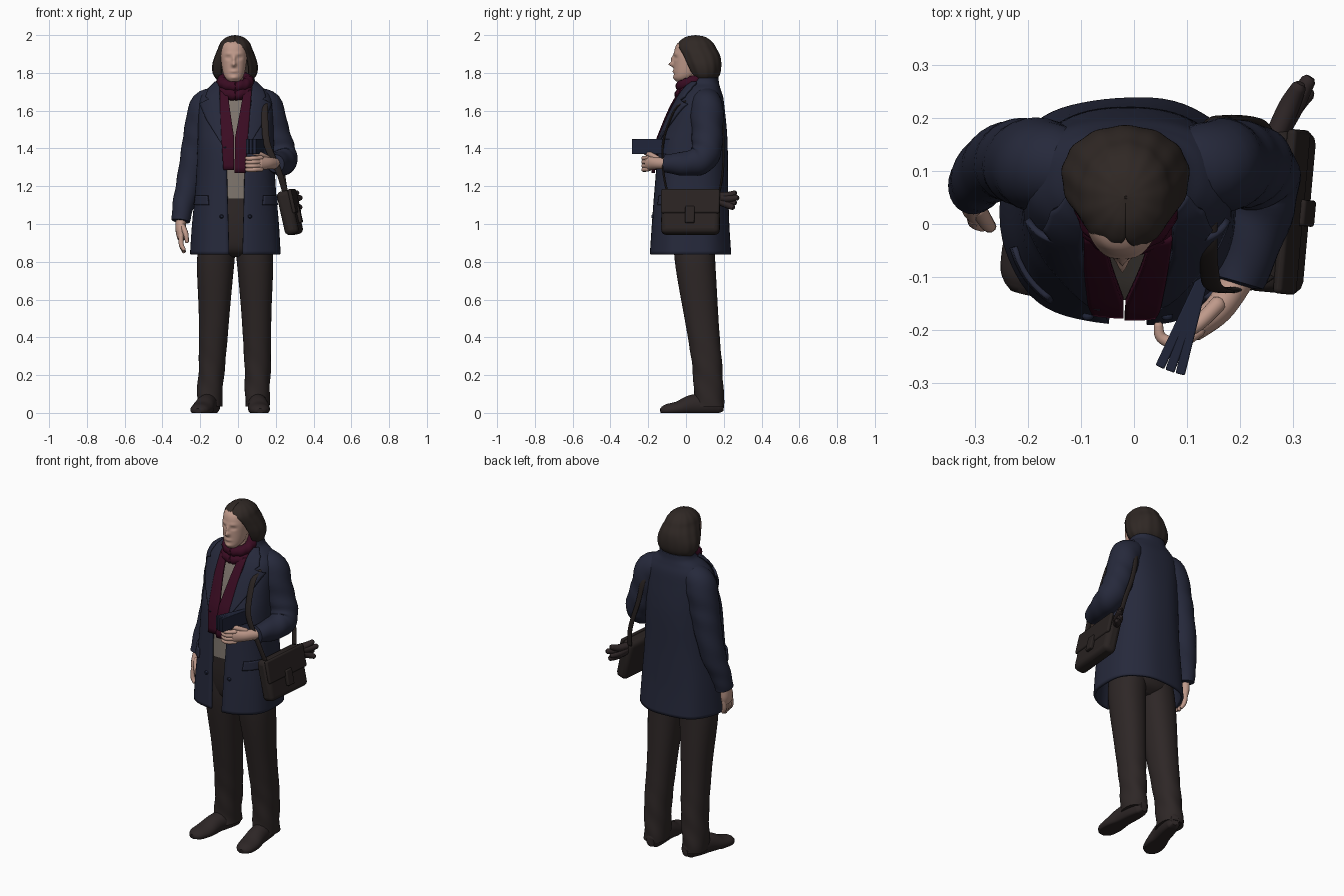
import bpy, math
from mathutils import Vector, Matrix

if "Cube" in bpy.data.objects:
    bpy.data.objects.remove(bpy.data.objects["Cube"])


def material(name, r, g, b):
    m = bpy.data.materials.new(name)
    m.diffuse_color = (r, g, b, 1)
    m.use_nodes = True
    m.node_tree.nodes["Principled BSDF"].inputs["Base Color"].default_value = m.diffuse_color
    return m


COAT = material("navy_wool", .019, .022, .044)
BOOK = material("dark_navy", .014, .018, .04)
TROUSER = material("brown_black_cloth", .027, .02, .0195)
SHOE = material("shoe_leather", .026, .019, .019)
HAIR = material("dark_brown_hair", .029, .021, .018)
SKIN = material("skin", .52, .32, .255)
SCARF = material("maroon_knit", .042, .0035, .016)
SWEATER = material("grey_beige_knit", .2, .17, .145)
BAG = material("bag_leather", .022, .0165, .0155)
GLOVE = material("glove_leather", .028, .0195, .02)


def smooth(rows, n=6):
    """Catmull-Rom interpolation of tuples."""
    out = []
    for i in range(len(rows) - 1):
        a, b, c, d = (rows[max(i - 1, 0)], rows[i], rows[i + 1], rows[min(i + 2, len(rows) - 1)])
        for k in range(n):
            t = k / n
            out.append(tuple(.5 * (2 * q + (r - p) * t + (2 * p - 5 * q + 4 * r - s) * t * t
                                   + (3 * q - p - 3 * r + s) * t ** 3)
                             for p, q, r, s in zip(a, b, c, d)))
    return out + [tuple(rows[-1])]


def skin_rings(name, rings, mat, closed=True, thick=0, offset=-1):
    """Joins rings of points into one smooth surface."""
    n = len(rings[0])
    verts = [p for ring in rings for p in ring]
    faces = [(i * n + j, i * n + (j + 1) % n, (i + 1) * n + (j + 1) % n, (i + 1) * n + j)
             for i in range(len(rings) - 1) for j in range(n if closed else n - 1)]
    if closed:
        faces += [tuple(reversed(range(n))), tuple(range(len(verts) - n, len(verts)))]
    me = bpy.data.meshes.new(name)
    me.from_pydata(verts, [], faces)
    me.materials.append(mat)
    ob = bpy.data.objects.new(name, me)
    bpy.context.collection.objects.link(ob)
    if thick:
        mod = ob.modifiers.new("thickness", "SOLIDIFY")
        mod.thickness, mod.offset = thick, offset
    bpy.ops.object.select_all(action="DESELECT")
    ob.select_set(True)
    bpy.context.view_layer.objects.active = ob
    bpy.ops.object.shade_smooth_by_angle(angle=math.radians(50))
    return ob


def power(v, e):
    return math.copysign(abs(v) ** e, v)


def stack(name, rows, mat, exp=2.0, gap=False, thick=0, segs=48, wave=None):
    """Horizontal rings (z, cx, cy, rx, ry[, front gap half width])."""
    rings = []
    for row in rows:
        z, cx, cy, rx, ry = row[:5]
        t0 = math.asin(min(.97, max(1e-6, row[5] / rx)) ** (exp / 2)) if gap else 0
        ring = []
        for j in range(segs):
            t = t0 + (2 * math.pi - 2 * t0) * j / (segs - 1 if gap else segs)
            k = 1 + (wave(t, z) if wave else 0)
            ring.append((cx + k * rx * power(math.sin(t), 2 / exp),
                         cy - k * ry * power(math.cos(t), 2 / exp), z))
        rings.append(ring)
    return skin_rings(name, rings, mat, not gap, thick)


def tube(name, pts, mat, ref=(1, 0, 0), cap=.5, segs=16, wrinkle=0, floor=None):
    """Path points (x, y, z, radius along ref, other radius)."""
    pts = smooth([p if len(p) == 5 else p + (p[3],) for p in pts])
    pos = [Vector(p[:3]) for p in pts]
    rad = [(p[3], p[4]) for p in pts]
    r0, r1 = rad[0], rad[-1]
    start = pos[0] - (pos[1] - pos[0]).normalized() * min(r0) * cap
    end = pos[-1] + (pos[-1] - pos[-2]).normalized() * min(r1) * cap
    pos = [start] + pos + [end]
    rad = [(r0[0] * .6, r0[1] * .6)] + rad + [(r1[0] * .6, r1[1] * .6)]
    rings = []
    for i, p in enumerate(pos):
        t = (pos[min(i + 1, len(pos) - 1)] - pos[max(i - 1, 0)]).normalized()
        a = Vector(ref)
        a = (a - t * a.dot(t)).normalized()
        b = t.cross(a)
        ring = []
        for j in range(segs):
            u = 2 * math.pi * j / segs
            k = 1 + wrinkle * math.sin(i * 1.1 + 2 * u)
            v = p + k * (a * math.cos(u) * rad[i][0] + b * math.sin(u) * rad[i][1])
            if floor is not None:
                v.z = max(v.z, floor)
            ring.append(v)
        rings.append(ring)
    return skin_rings(name, rings, mat)


# coat body: open at the front
coat_rows = smooth([
    (.84, -.012, .024, .24, .215, .036), (1.0, -.012, .024, .23, .205, .04),
    (1.2, -.012, .028, .212, .195, .046), (1.4, -.012, .036, .203, .185, .052),
    (1.5, -.012, .05, .2, .166, .062), (1.6, -.012, .066, .198, .14, .078),
    (1.67, -.012, .08, .188, .117, .08), (1.715, -.012, .088, .15, .095, .083),
    (1.745, -.012, .095, .11, .08, .09), (1.775, -.012, .1, .098, .072, .094)])
E = 2.4
stack("coat_body", coat_rows, COAT, E, True, .014, 72,
      lambda t, z: .018 * math.sin(7 * t) * max(0, 1.35 - z))
stack("sweater", [(r[0], r[1], r[2], r[3] - .03, r[4] - .028) for r in coat_rows if 1.12 < r[0] < 1.72],
      SWEATER, E)


def front(x, z):
    """y of the coat front at x, z."""
    for a, b in zip(coat_rows, coat_rows[1:]):
        if a[0] <= z <= b[0] + 1e-6:
            f = (z - a[0]) / (b[0] - a[0])
            cx, cy, rx, ry = (a[i] + (b[i] - a[i]) * f for i in range(1, 5))
            return cy - ry * (1 - min(.98, abs(x - cx) / rx) ** E) ** (1 / E)
    return 0


def drape(name, rows, mat, lift=.003, thick=.01, n=8):
    """Sheet lying on the coat front, rows (z, x left, x right) upwards."""
    rings = []
    for (z0, a0, b0), (z1, a1, b1) in zip(rows, rows[1:]):
        for k in range(6):
            f = k / 6
            rings.append((z0 + (z1 - z0) * f, a0 + (a1 - a0) * f, b0 + (b1 - b0) * f))
    rings.append(rows[-1])
    skin_rings(name, [[(a + (b - a) * j / n, front(a + (b - a) * j / n, z) - lift, z)
                       for j in range(n + 1)] for z, a, b in rings], mat, False, thick, 1)


# lapels, pocket flaps, buttons
lapel = [(1.4, .05, .06), (1.55, .066, .15), (1.635, .08, .185), (1.655, .083, .14),
         (1.67, .083, .155), (1.71, .083, .14), (1.745, .088, .105)]
for s, side in ((-1, "right"), (1, "left")):
    place = lambda rows: [(z, *sorted((-.012 + s * a, -.012 + s * b))) for z, a, b in rows]
    drape(side + "_lapel", place(lapel), COAT, .006, .012)
    drape(side + "_pocket_flap", place([(1.1, .14, .214), (1.15, .145, .209)]), COAT, .001, .01)
    x = -.012 + s * .075
    y = front(x, 1.04)
    tube(side + "_button", [(x, y, 1.04, .011), (x, y - .004, 1.04, .011)], BOOK)

# sleeves
tube("right_sleeve", [(-.08, .105, 1.67, .055), (-.165, .11, 1.625, .086), (-.2, .115, 1.5, .084),
                      (-.225, .12, 1.38, .077), (-.258, .113, 1.22, .068), (-.29, .088, 1.1, .057),
                      (-.303, .07, 1.015, .048, .053)], COAT, cap=.1, segs=28, wrinkle=.022)
tube("left_sleeve", [(.06, .105, 1.67, .055), (.145, .11, 1.625, .086), (.185, .112, 1.5, .083),
                     (.22, .11, 1.4, .08), (.238, .08, 1.34, .076), (.228, 0, 1.32, .065),
                     (.198, -.11, 1.32, .048)], COAT, cap=.1, segs=28, wrinkle=.03)

# trousers
stack("trouser_hips", smooth([(.825, -.015, .045, .06, .06), (.87, -.015, .045, .16, .11),
                              (1.0, -.015, .04, .185, .125), (1.16, -.015, .04, .17, .125)]), TROUSER, 2.3)
fold = lambda t, z: .045 * math.sin(3 * t + 42 * z) * max(0, 1 - z / .45) + .014 * math.cos(2 * t + 9 * z)
stack("right_trouser_leg", smooth([(.035, -.148, .12, .066, .082), (.1, -.15, .12, .068, .078), (.25, -.138, .112, .069, .08),
                                   (.5, -.127, .082, .08, .09), (.8, -.118, .048, .1, .106),
                                   (.95, -.1, .045, .09, .11)], 8), TROUSER, 2.2, wave=fold)
stack("left_trouser_leg", smooth([(.035, .104, .12, .064, .082), (.1, .102, .12, .066, .078), (.25, .104, .112, .069, .08),
                                  (.5, .098, .082, .078, .09), (.8, .09, .048, .097, .106),
                                  (.95, .075, .045, .09, .11)], 8), TROUSER, 2.2, wave=fold)

# shoes: length, centre height, half width, half height
last = [(.0, .04, .04, .05), (.06, .045, .05, .06), (.15, .04, .052, .055), (.22, .022, .058, .04),
        (.28, .015, .05, .032), (.305, .012, .035, .022)]
for name, hx, hy, ang in (("right_shoe", -.132, .175, -.26), ("left_shoe", .098, .18, .06)):
    tube(name, [(hx + d * math.sin(ang), hy - d * math.cos(ang), z, w, h) for d, z, w, h in last],
         SHOE, segs=28, floor=0)

# neck, head and face relief
HX = -.022
tube("neck", [(HX, .05, 1.64, .052), (HX, .045, 1.83, .05)], SKIN, segs=24)
head = stack("head", smooth([(1.755, HX, -.022, .026, .03), (1.772, HX, -.012, .044, .05), (1.8, HX, .002, .057, .066),
                             (1.85, HX, .015, .066, .08), (1.9, HX, .022, .07, .086), (1.95, HX, .035, .066, .085),
                             (1.98, HX, .045, .04, .055)], 8), SKIN, 2.15, segs=72)
bumps = [(0, 1.845, .011, .012, -.027), (0, 1.873, .008, .018, -.014), (0, 1.808, .02, .007, -.007),
         (0, 1.775, .018, .01, -.006), (.03, 1.88, .014, .009, .009), (-.03, 1.88, .014, .009, .009),
         (.028, 1.902, .02, .007, -.004), (-.028, 1.902, .02, .007, -.004),
         (.03, 1.88, .007, .004, -.004), (-.03, 1.88, .007, .004, -.004)]
for v in head.data.vertices:
    if v.co.y < .01:
        v.co.y += sum(amp * math.exp(-((v.co.x - HX - x) / sx) ** 2 - ((v.co.z - z) / sz) ** 2)
                      for x, z, sx, sz, amp in bumps)

# bobbed hair around the face
CX = -.016
stack("hair", smooth([(1.75, CX, .1, .082, .05, .08), (1.79, CX, .096, .114, .082, .082), (1.84, CX, .088, .12, .098, .078),
                      (1.89, CX, .074, .106, .106, .066), (1.93, CX, .056, .09, .104, .046), (1.955, CX, .052, .08, .094, .015),
                      (1.975, CX, .05, .064, .076, 0), (1.992, CX, .05, .038, .046, 0),
                      (2.0, CX, .05, .001, .001, 0)]),
      HAIR, 2.1, True, .022, 80, lambda t, z: .012 * math.sin(13 * t + 6 * z))

# scarf: two wraps and two hanging tails
for name, z, rx, ry, r in (("scarf_lower_wrap", 1.71, .076, .066, .03), ("scarf_upper_wrap", 1.755, .068, .06, .03)):
    tube(name, [(-.014 + rx * math.sin(i * math.pi / 6), .035 - ry * math.cos(i * math.pi / 6),
                 z - .026 * math.cos(i * math.pi / 6), r) for i in range(13)], SCARF, (0, 0, 1), wrinkle=.06)
drape("scarf_right_tail", [(1.285, -.075, -.02), (1.45, -.085, -.02), (1.6, -.092, -.042), (1.7, -.092, -.055)], SCARF, .002, .016)
drape("scarf_left_tail", [(1.27, -.018, .038), (1.45, -.016, .05), (1.6, .012, .062), (1.7, .03, .07)], SCARF, .005, .016)

# hands
tube("right_palm", [(-.303, .065, 1.03, .026, .032), (-.303, .05, .97, .028, .044), (-.3, .04, .925, .022, .042)], SKIN)
for i in range(4):
    y = .074 - i * .021
    tube("right_finger", [(-.302, y, .94, .0135), (-.3, y - .008, .89, .013),
                          (-.285, y - .016, .852 + .006 * abs(i - 1), .01)], SKIN, segs=10)
tube("right_thumb", [(-.295, .03, .99, .016), (-.277, .0, .95, .014), (-.27, -.005, .905, .01)], SKIN, segs=10)
tube("left_palm", [(.2, -.1, 1.32, .03), (.16, -.16, 1.322, .032, .028), (.11, -.2, 1.322, .04, .024)], SKIN, (0, 0, 1))
for i in range(4):
    z = 1.35 - i * .02
    tube("left_finger", [(.125, -.2, z, .0125), (.085, -.225, z - .002, .012),
                         (.052, -.215, z - .003, .011), (.046, -.19, z, .009)], SKIN, (0, 0, 1), segs=10)
tube("left_thumb", [(.16, -.15, 1.345, .016), (.12, -.19, 1.368, .014), (.08, -.215, 1.375, .01)], SKIN, (0, 0, 1), segs=10)


def box(name, size, matrix, mat, bevel):
    bpy.ops.mesh.primitive_cube_add(size=1)
    ob = bpy.context.object
    ob.name = name
    ob.data.transform(Matrix.Diagonal((*size, 1)))
    ob.matrix_world = matrix
    ob.data.materials.append(mat)
    mod = ob.modifiers.new("rounding", "BEVEL")
    mod.width, mod.segments = bevel, 3
    bpy.ops.object.shade_smooth_by_angle(angle=math.radians(50))


# book held slightly open in the left hand, hinged at the wrist
for ang in (-.44, -.34, -.24):
    box("book_part", (.018, .21, .08), Matrix.Translation((.136, -.085, 1.41)) @ Matrix.Rotation(ang, 4, "Z")
        @ Matrix.Translation((0, -.1, 0)), BOOK, .003)

# shoulder bag, flap, clasp, strap
base = Matrix.Translation((.275, .025, 1.06)) @ Matrix.Rotation(-.09, 4, "Z") @ Matrix.Rotation(-.22, 4, "Y")
for name, size, at, bevel in (("bag_body", (.075, .31, .235), (0, 0, 0), .025),
                              ("bag_flap", (.02, .312, .13), (.036, 0, .054), .009),
                              ("bag_clasp", (.022, .05, .09), (.045, .0, -.02), .006)):
    box(name, size, base @ Matrix.Translation(at), BAG, bevel)
tube("bag_strap", [(.25, -.1, 1.17, .016, .006), (.215, -.12, 1.28, .016, .006), (.155, -.122, 1.42, .018, .006),
                   (.142, -.085, 1.55, .018, .006), (.14, -.03, 1.635, .018, .006), (.14, .09, 1.66, .018, .006),
                   (.145, .185, 1.6, .016, .006), (.175, .2, 1.45, .014, .006), (.23, .195, 1.28, .014, .006),
                   (.25, .175, 1.16, .014, .006)], BAG)

# gloves tucked behind the bag
for i in range(4):
    tube("glove_finger", [(.265, .16, 1.15 - .008 * i, .02), (.292 + .008 * (i % 2), .22, 1.15 - .016 * i, .02),
                          (.312 + .018 * (i % 2), .272 - .012 * abs(i - 1), 1.165 - .026 * i, .014)],
         GLOVE, (0, 0, 1), segs=12)
